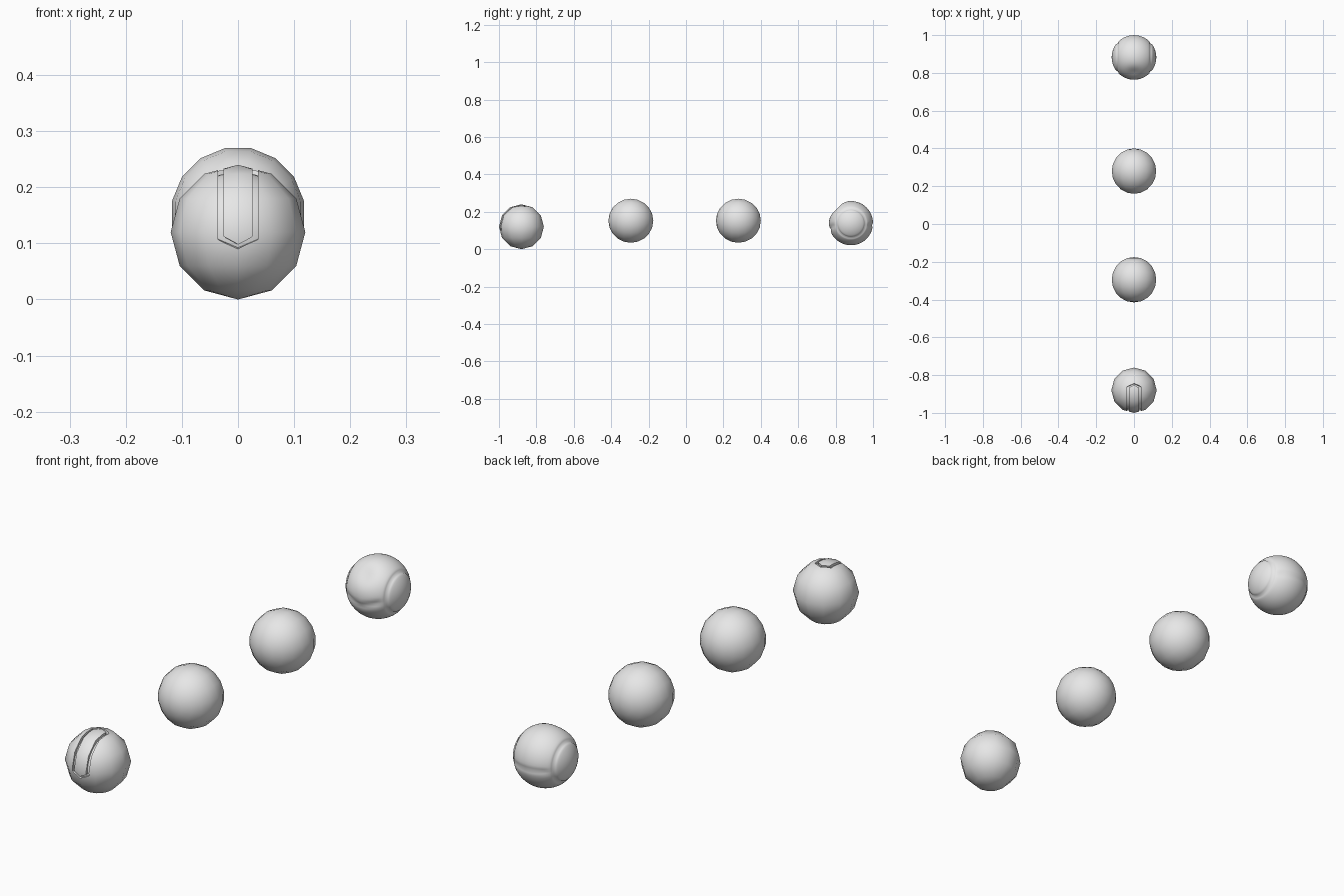
import bpy, bmesh, math
from mathutils import Matrix, Vector

cube = bpy.data.objects.get("Cube")
if cube:
    bpy.data.objects.remove(cube, do_unlink=True)

grey = bpy.data.materials.new("light_grey")
grey.use_nodes = True
grey.diffuse_color = (0.8, 0.8, 0.8, 1)
grey.node_tree.nodes["Principled BSDF"].inputs["Base Color"].default_value = (0.8, 0.8, 0.8, 1)


def add_object(name, bm, location):
    bmesh.ops.recalc_face_normals(bm, faces=bm.faces)
    for f in bm.faces:
        f.smooth = True
    me = bpy.data.meshes.new(name)
    bm.to_mesh(me)
    bm.free()
    me.materials.append(grey)
    ob = bpy.data.objects.new(name, me)
    ob.location = location
    bpy.context.collection.objects.link(ob)
    return ob


def ball(segments, rings, radius, turn=0, axis="Z"):
    bm = bmesh.new()
    bmesh.ops.create_uvsphere(bm, u_segments=segments, v_segments=rings, radius=radius)
    m = Matrix.Rotation(math.radians(turn), 4, "Z")
    if axis == "X":
        m = Matrix.Rotation(math.pi / 2, 4, "Y") @ m
    elif axis == "Y":
        m = Matrix.Rotation(math.pi / 2, 4, "X") @ m
    bm.transform(m)
    return bm


def bump(value, centre, width):
    return math.exp(-((value - centre) / width) ** 2)


# Plain balls in the middle of the row
for name, y in (("front_middle_ball", -0.295), ("back_middle_ball", 0.28)):
    add_object(name, ball(16, 10, 0.12, 11.25, "Y"), (0, y, 0.152))

# Front ball with a long channel running from its front over its top
front = add_object("grooved_front_ball", ball(12, 6, 0.12), (0, -0.88, 0.12))


def strip_outline(half, start, end, tip):
    steps = 12
    side = [start + (end - start) * i / steps for i in range(steps + 1)]
    return ([(0, start - tip)] + [(half, a) for a in side] + [(0, end + tip)]
            + [(-half, a) for a in reversed(side)])


def on_ball(x, degrees, r):
    a, ring = math.radians(degrees), math.sqrt(r * r - x * x)
    return Vector((x, -math.cos(a) * ring, math.sin(a) * ring))


# Channel cutter: a closed loop with a square section
bm = bmesh.new()
loops = []
for outline, r in ((strip_outline(0.036, -7, 100, 8), 0.107),
                   (strip_outline(0.036, -7, 100, 8), 0.14),
                   (strip_outline(0.026, -4, 97, 7), 0.14),
                   (strip_outline(0.026, -4, 97, 7), 0.107)):
    loops.append([bm.verts.new(on_ball(x, a, r)) for x, a in outline])
n = len(loops[0])
for k in range(4):
    a, b = loops[k], loops[(k + 1) % 4]
    for i in range(n):
        j = (i + 1) % n
        bm.faces.new((a[i], a[j], b[j], b[i]))
cutter = add_object("channel_cutter", bm, front.location)
cutter.hide_render = True

mod = front.modifiers.new("channel", "BOOLEAN")
mod.operation = "DIFFERENCE"
mod.solver = "EXACT"
mod.object = cutter
bpy.context.view_layer.update()
graph = bpy.context.evaluated_depsgraph_get()
cut = bpy.data.meshes.new_from_object(front.evaluated_get(graph))
front.modifiers.clear()
front.data = cut
bpy.data.objects.remove(cutter, do_unlink=True)

# Round shading on the shell, crisp shading on the channel walls
normals = [Vector((0, 0, 1))] * len(cut.loops)
for poly in cut.polygons:
    poly.use_smooth = True
    wall = poly.normal.dot(poly.center.normalized()) < 0.8
    for li in poly.loop_indices:
        co = cut.vertices[cut.loops[li].vertex_index].co
        normals[li] = poly.normal.copy() if wall else co.normalized()
cut.normals_split_custom_set(normals)

# Back ball: side discs, a front dent and soft horizontal creases
bm = ball(64, 48, 0.118, 0, "X")
dent = Vector((0, -0.72, 0.69))
for v in bm.verts:
    d = v.co.normalized()
    rho = math.hypot(d.y, d.z)
    outside = min(1, max(0, (rho - 0.7) / 0.15))
    depth = 0.006 * bump(rho, 0.66, 0.035) * (abs(d.x) > 0.3)
    depth += outside * 0.011 * bump(d.angle(dent), 0, 0.36)
    if d.y > 0:
        depth += outside * 0.005 * bump(d.z, -0.1, 0.07)
    else:
        depth += outside * 0.006 * bump(d.z, -0.3 + 0.3 * abs(d.x), 0.1)
    v.co = d * (0.118 - depth)
add_object("sculpted_back_ball", bm, (0, 0.882, 0.139))
